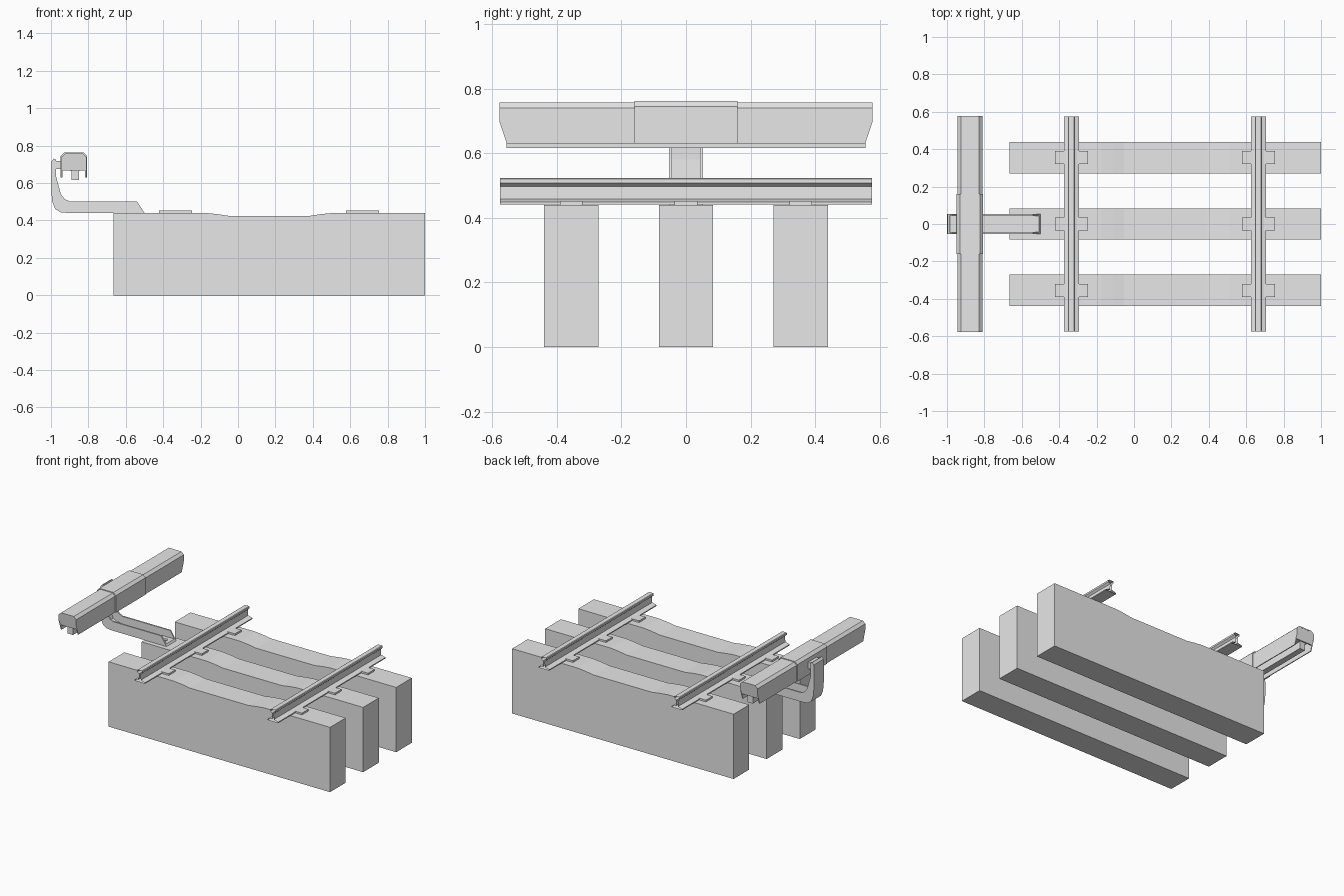
import bpy, bmesh
from mathutils import Vector

if "Cube" in bpy.data.objects:
    bpy.data.objects.remove(bpy.data.objects["Cube"], do_unlink=True)

grey = bpy.data.materials.new("light grey")
grey.use_nodes = True
grey.diffuse_color = (0.8, 0.8, 0.8, 1)
grey.node_tree.nodes["Principled BSDF"].inputs["Base Color"].default_value = (0.8, 0.8, 0.8, 1)


def finish(name, bm):
    bmesh.ops.recalc_face_normals(bm, faces=bm.faces)
    mesh = bpy.data.meshes.new(name)
    bm.to_mesh(mesh)
    bm.free()
    mesh.materials.append(grey)
    obj = bpy.data.objects.new(name, mesh)
    bpy.context.collection.objects.link(obj)
    return obj


def extrude(name, profile, y0, y1, caps=True, taper=0.0, taper_z=0.7):
    """Run an x-z profile along y; taper shortens it below taper_z."""
    bm = bmesh.new()

    def ring(y):
        return [bm.verts.new((x, y * (1 - taper * max(0, taper_z - z)), z)) for x, z in profile]
    a, b = ring(y0), ring(y1)
    n = len(profile)
    for i in range(n):
        j = (i + 1) % n
        bm.faces.new((a[i], a[j], b[j], b[i]))
    if caps:
        bm.faces.new(a)
        bm.faces.new(b)
    return finish(name, bm)


def box(name, x0, x1, y0, y1, z0, z1):
    return extrude(name, [(x0, z0), (x1, z0), (x1, z1), (x0, z1)], y0, y1)


def mirrored(half, cx):
    """Complete a half profile (offset, z) about the line x = cx."""
    return [(cx - d, z) for d, z in half] + [(cx + d, z) for d, z in reversed(half)]


# Ties with a shallow dip in the middle, and their rail plates
tie_half = [(0.832, 0), (0.832, 0.44), (0.34, 0.44), (0.28, 0.434), (0.22, 0.425)]
rail_centres = {"right": -0.335, "left": 0.665}
for row, y in (("front", -0.355), ("middle", 0), ("back", 0.355)):
    extrude(row + "_tie", mirrored(tie_half, 0.167), y - 0.084, y + 0.084)
    for side, x in rail_centres.items():
        box(f"{row}_{side}_tie_plate", x - 0.088, x + 0.088, y - 0.035, y + 0.035, 0.436, 0.452)

# Running rails, open at the ends
rail_half = [(0.04, 0.442), (0.04, 0.449), (0.008, 0.458), (0.006, 0.497),
             (0.019, 0.508), (0.019, 0.52), (0.015, 0.523)]
for side, x in rail_centres.items():
    extrude(side + "_rail", mirrored(rail_half, x), -0.576, 0.576, caps=False)

# Power rail cover: a hollow hood with slanted ends
hood_x = -0.877


def hood_half(grow, bottom):
    return [(0.066 + grow, bottom), (0.066 + grow, 0.70), (0.066 + grow, 0.74 + grow),
            (0.048 + grow, 0.757 + grow)]


def hood(name, grow, length, bottom, taper):
    inner = mirrored(hood_half(grow - 0.006, bottom), hood_x)
    outer = mirrored(hood_half(grow, bottom), hood_x)
    extrude(name, outer + inner[::-1], -length, length, taper=taper)


hood("power_rail_cover", 0, 0.578, 0.63, 0.57)
hood("cover_clamp", 0.005, 0.16, 0.63, 0)
for side, s in (("front", -1), ("back", 1)):
    extrude(side + "_cover_end", mirrored(hood_half(-0.003, 0.668), hood_x),
            s * 0.569, s * 0.577, taper=0.57)

# Power rail under the cover
conductor_half = [(0.02, 0.617), (0.02, 0.665), (0.036, 0.668), (0.036, 0.685)]
extrude("power_rail", mirrored(conductor_half, -0.871), -0.556, 0.556)

# Support bracket: a curved channel made of a web between two side walls
outer = [(-0.985, 0.73), (-0.997, 0.715), (-1.0, 0.58), (-0.993, 0.50), (-0.978, 0.462),
         (-0.95, 0.444), (-0.91, 0.44), (-0.50, 0.44)]
inner = [(-0.54, 0.502), (-0.90, 0.502), (-0.925, 0.513), (-0.947, 0.54), (-0.974, 0.64),
         (-0.974, 0.725)]
web_inner = [(-0.508, 0.453), (-0.908, 0.453), (-0.943, 0.457), (-0.968, 0.472),
             (-0.981, 0.505), (-0.987, 0.58), (-0.985, 0.715)]
extrude("bracket_web", outer + web_inner, -0.045, 0.045)
for side, s in (("front", -1), ("back", 1)):
    extrude(side + "_bracket_wall", outer + inner, s * 0.043, s * 0.053)
box("bracket_connector", -0.985, -0.94, -0.045, 0.045, 0.675, 0.718)

# Bolt heads in the bracket foot
for i, x in enumerate((-0.612, -0.545)):
    bm = bmesh.new()
    bmesh.ops.create_cone(bm, cap_ends=True, segments=16, radius1=0.014, radius2=0.014, depth=0.008)
    bmesh.ops.translate(bm, verts=bm.verts, vec=Vector((x, 0, 0.455)))
    finish(f"bracket_bolt_{i + 1}", bm)
